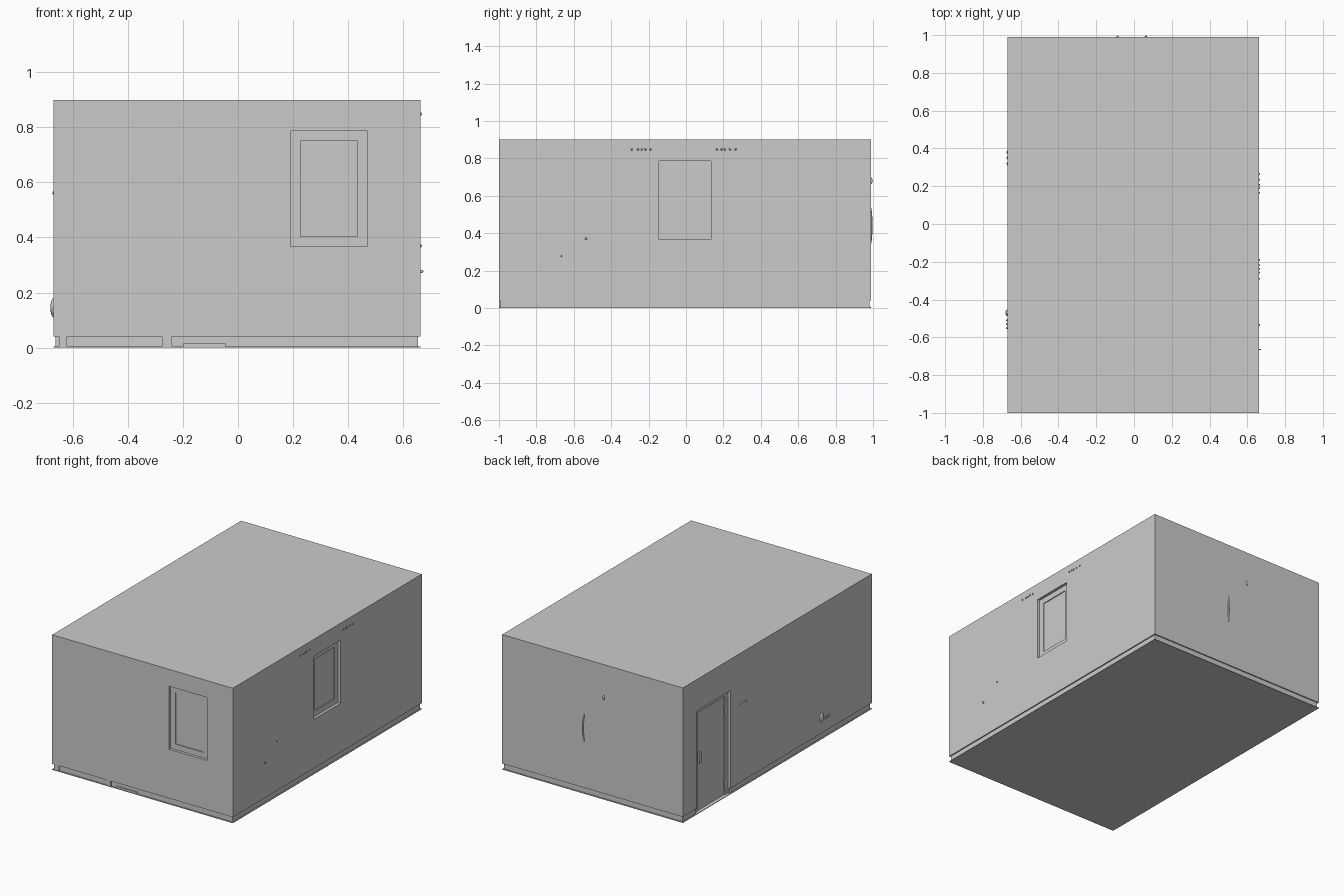
import bpy
from mathutils import Vector

if "Cube" in bpy.data.objects:
    bpy.data.objects.remove(bpy.data.objects["Cube"])

X0, X1, Y0, Y1, H = -0.67, 0.662, -1.0, 0.99, 0.9
T = 0.03          # wall thickness
SK = 0.04         # skirting height
IN = 0.008        # skirting set-back


def box(name, lo, hi):
    lo, hi = Vector(lo), Vector(hi)
    bpy.ops.mesh.primitive_cube_add(size=1, location=(lo + hi) / 2)
    o = bpy.context.object
    o.name = name
    o.scale = hi - lo
    bpy.ops.object.transform_apply(location=False, rotation=False, scale=True)
    return o


def cut(target, lo, hi):
    c = box("cutter", lo, hi)
    m = target.modifiers.new("cut", 'BOOLEAN')
    m.object, m.operation, m.solver = c, 'DIFFERENCE', 'EXACT'
    bpy.context.view_layer.objects.active = target
    bpy.ops.object.modifier_apply(modifier=m.name)
    bpy.data.objects.remove(c)


def bead(name, loc, size):
    bpy.ops.mesh.primitive_uv_sphere_add(segments=12, ring_count=8, radius=0.5, location=loc)
    o = bpy.context.object
    o.name, o.scale = name, size
    bpy.ops.object.shade_smooth()


def wall_box(name, wall, a0, a1, z0, z1, d0, d1):
    """Box on a wall: a = position along it, d = depth inwards from its outer face."""
    if wall == 'front':
        return box(name, (a0, Y0 + d0, z0), (a1, Y0 + d1, z1))
    if wall == 'right':
        return box(name, (X1 - d1, a0, z0), (X1 - d0, a1, z1))
    return box(name, (X0 + d0, a0, z0), (X0 + d1, a1, z1))


def framed(name, wall, a0, a1, z0, z1, w, base=False):
    """Recessed frame of four bars with a panel set deeper inside."""
    b = 0 if base else w
    wall_box(name + "_jamb_a", wall, a0, a0 + w, z0, z1, .018, T)
    wall_box(name + "_jamb_b", wall, a1 - w, a1, z0, z1, .018, T)
    wall_box(name + "_head", wall, a0 + w, a1 - w, z1 - w, z1, .018, T)
    if not base:
        wall_box(name + "_sill", wall, a0 + w, a1 - w, z0, z0 + w, .018, T)
    wall_box(name + "_panel", wall, a0 + w, a1 - w, z0 + b, z1 - w, .024, T)


# Walls and ceiling in one hollow shell, with openings
shell = box("walls_and_ceiling", (X0, Y0, SK), (X1, Y1, H))
cut(shell, (X0 + T, Y0 + T, -.1), (X1 - T, Y1 - T, H - T))
cut(shell, (.19, Y0 - .1, .367), (.47, Y0 + .1, .787))
cut(shell, (X1 - .1, -.145, .367), (X1 + .1, .135, .787))
cut(shell, (X0 - .1, .49, -.1), (X0 + .1, .84, .69))

# Floor slab
box("floor", (X0, Y0, 0), (X1, Y1, .004))

# Skirting boards, set slightly back under the walls
box("skirting_right", (X1 - T, Y0 + IN, .004), (X1 - IN, Y1 - IN, SK))
box("skirting_back", (X0 + T, Y1 - T, .004), (X1 - T, Y1 - IN, SK))
box("skirting_front", (X0 + T, Y0 + IN, .004), (X1 - T, Y0 + T, SK))
box("skirting_left_a", (X0 + IN, Y0 + IN, .004), (X0 + T, .49, SK))
box("skirting_left_b", (X0 + IN, .84, .004), (X0 + T, Y1 - IN, SK))

# Furniture feet showing in the front skirting gap
for a, b, z in ((-.65, -.62, SK), (-.275, -.24, SK), (-.2, -.045, .016)):
    wall_box("furniture_foot", 'front', a, b, .004, z, .002, .02)

# Windows and door
framed("front_window", 'front', .19, .47, .367, .787, .037)
framed("right_window", 'right', -.145, .135, .367, .787, .037)
framed("door", 'left', .49, .84, .004, .69, .03, base=True)
wall_box("door_handle_plate", 'left', .778, .798, .32, .39, .012, .025)
for z in (.08, .57):
    wall_box("door_hinge", 'left', .518, .530, z - .025, z + .025, .014, .025)

# Curtain rings poking through above the right window
for y in (-.29, -.257, -.237, -.217, -.19, .165, .19, .207, .235, .265):
    bead("curtain_ring", (X1, y, .848), (.012, .01, .012))

# Small fittings poking through the right wall
bead("wall_peg", (X1, -.535, .37), (.012, .012, .012))
bead("wall_peg", (X1 + .004, -.665, .277), (.014, .006, .012))

# Fittings on the left wall
bead("left_lamp_end", (X0, -.47, .145), (.022, .035, .07))
for y in (-.51, -.53, -.55):
    bead("left_lamp_knob", (X0, y, .132), (.014, .013, .02))
for y in (.32, .35, .38):
    bead("left_hook", (X0, y, .562), (.008, .02, .012))

# Hook and bowed cord on the back wall
bead("back_hook", (-.087, Y1, .68), (.014, .014, .034))
cu = bpy.data.curves.new("back_cord", 'CURVE')
cu.dimensions, cu.bevel_depth, cu.bevel_resolution = '3D', .004, 2
sp = cu.splines.new('BEZIER')
sp.bezier_points.add(2)
for p, c in zip(sp.bezier_points, ((.058, Y1 - .002, .535), (.066, Y1 + .004, .44), (.058, Y1 - .002, .345))):
    p.co = c
    p.handle_left_type = p.handle_right_type = 'AUTO'
bpy.context.collection.objects.link(bpy.data.objects.new("back_cord", cu))
